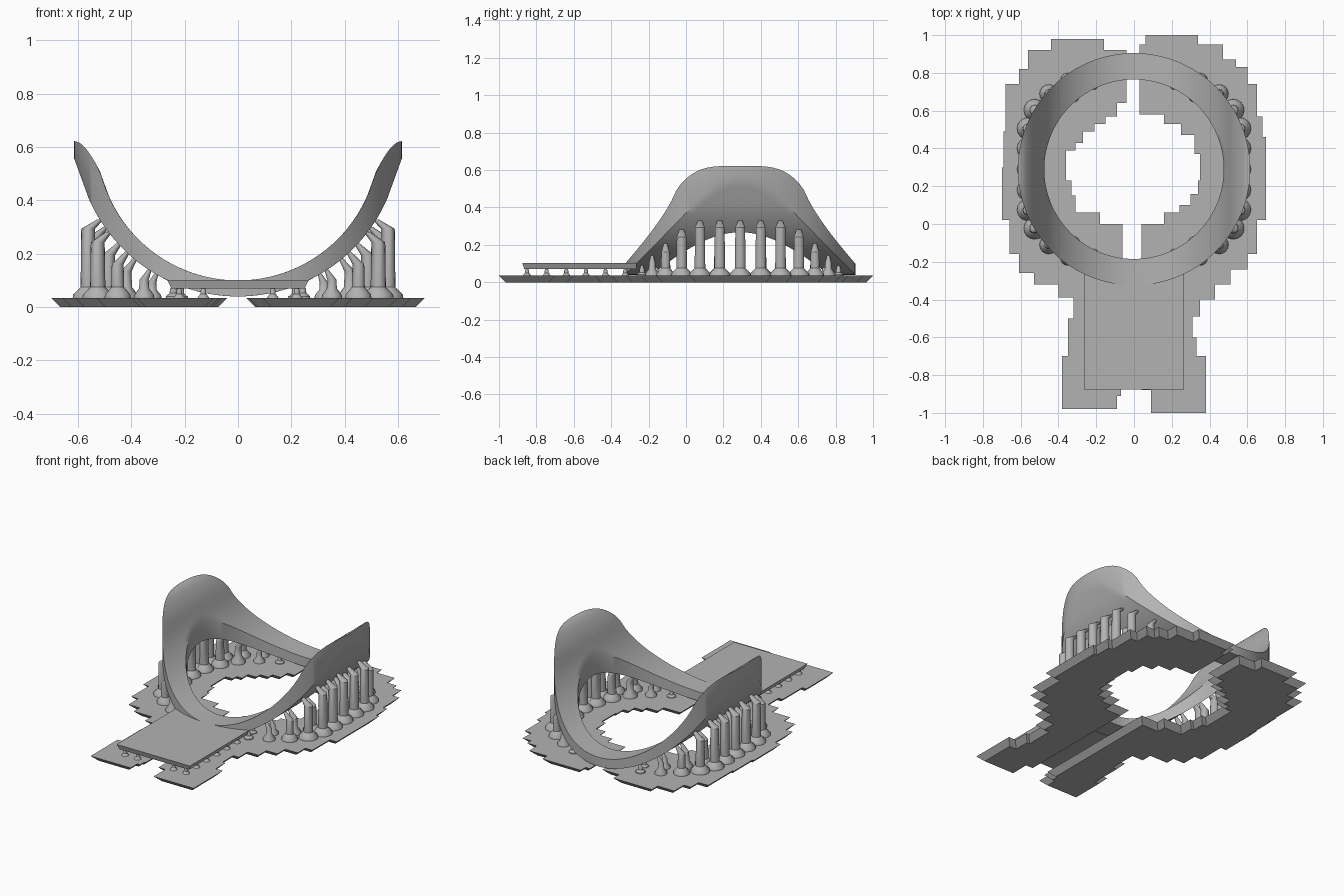
import bpy, bmesh
from math import sin, cos, pi, sqrt, radians
from mathutils import Vector

cube = bpy.data.objects.get("Cube")
if cube:
    bpy.data.objects.remove(cube)

grey = bpy.data.materials.new("plain grey")
grey.use_nodes = True
color = (0.45, 0.45, 0.45, 1)
grey.diffuse_color = color
grey.node_tree.nodes["Principled BSDF"].inputs["Base Color"].default_value = color

RING_Y = 0.29
R_IN, R_OUT = 0.475, 0.615
BASE_TOP = 0.035
KNEE_X = 0.56


def finish(bm, name, smooth=True):
    bmesh.ops.recalc_face_normals(bm, faces=bm.faces)
    mesh = bpy.data.meshes.new(name)
    bm.to_mesh(mesh)
    bm.free()
    mesh.materials.append(grey)
    obj = bpy.data.objects.new(name, mesh)
    bpy.context.collection.objects.link(obj)
    if smooth:
        bpy.ops.object.select_all(action='DESELECT')
        obj.select_set(True)
        bpy.context.view_layer.objects.active = obj
        bpy.ops.object.shade_smooth_by_angle(angle=radians(35))
    return obj


def bridge(bm, a, b):
    for i in range(len(a)):
        j = (i + 1) % len(a)
        bm.faces.new((a[i], a[j], b[j], b[i]))


# Heights of the curved band, upper and lower skin
def upper(x):
    x = abs(x)
    if x < 0.515:
        return 0.63 - sqrt(0.53 ** 2 - x * x)
    return 0.505 + 0.117 * sin(min((x - 0.515) / 0.1, 1) * pi / 2)


def lower(x):
    x = abs(x)
    if x < KNEE_X:
        return 0.65 - sqrt(0.61 ** 2 - x * x)
    return 0.408 + (x - KNEE_X) * 2.75


# Saddle ring: an annulus wrapped on the curved band
def make_ring(steps=128, cuts=8):
    bm = bmesh.new()
    loops = []
    radii = [R_IN + (R_OUT - R_IN) * k / cuts for k in range(cuts + 1)]
    for skin, order in ((upper, radii), (lower, radii[::-1])):
        for r in order:
            loop = []
            for i in range(steps):
                a = 2 * pi * i / steps
                x = r * cos(a)
                loop.append(bm.verts.new((x, RING_Y + r * sin(a), skin(x))))
            loops.append(loop)
    for a, b in zip(loops, loops[1:] + loops[:1]):
        bridge(bm, a, b)
    finish(bm, "saddle_ring")


# Raft halves: stepped outline in hundredths, undercut sides
def walk(top, steps):
    points, y = [], top
    for x, end in steps:
        points += [(x, y), (x, end)]
        y = end
    return points


def make_raft(name, side, top, outer, inner):
    pts = walk(top, outer) + walk(top, inner)[::-1]
    pts = [Vector((side * x / 100, y / 100)) for x, y in pts]
    if side > 0:
        pts.reverse()
    n = len(pts)
    # make the winding counterclockwise so the inset goes inwards
    area = sum(pts[i - 1].cross(pts[i]) for i in range(n))
    if area < 0:
        pts.reverse()
    bm = bmesh.new()
    high, low = [], []
    for i, p in enumerate(pts):
        d1 = (p - pts[i - 1]).normalized()
        d2 = (pts[(i + 1) % n] - p).normalized()
        normals = [Vector((-d.y, d.x)) for d in (d1, d2)]
        shift = normals[0] if d1.dot(d2) > 0.9 else normals[0] + normals[1]
        q = p + shift * BASE_TOP
        high.append(bm.verts.new((p.x, p.y, BASE_TOP)))
        low.append(bm.verts.new((q.x, q.y, 0)))
    bm.faces.new(high)
    bm.faces.new(low[::-1])
    bridge(bm, high, low)
    finish(bm, name, smooth=False)


# Support strut: tube swept through (point, radius) stations
def tube(bm, stations, sides=16):
    rings = []
    for p, r in stations:
        rings.append([bm.verts.new((p[0] + r * cos(2 * pi * i / sides),
                                    p[1] + r * sin(2 * pi * i / sides), p[2]))
                      for i in range(sides)])
    for a, b in zip(rings, rings[1:]):
        bridge(bm, a, b)
    bm.faces.new(rings[0][::-1])
    bm.faces.new(rings[-1])


def strut(bm, x, y):
    z = lower(x)
    slope = (lower(x + 0.005) - lower(x - 0.005)) / 0.01
    normal = Vector((slope, 0, -1)).normalized()
    room = z - BASE_TOP
    size = min(1, 0.35 + room * 3)
    knee = Vector((x, y, z)) + normal * min(0.055, room * 0.4)
    r = 0.026 * size
    foot = min(0.04, room * 0.35)
    base = Vector((knee.x, y, BASE_TOP))
    up = Vector((0, 0, foot))
    tube(bm, [(base, 0.058 * size), (base + up * 0.3, 0.056 * size),
              (base + up, r * 1.1), (knee, r),
              (Vector((x, y, z + 0.006)), r * 0.45)])


def make_struts(name, radius, angles):
    bm = bmesh.new()
    for side in (1, -1):
        for a in angles:
            x = min(radius * cos(radians(a)), 0.515)
            strut(bm, side * x, RING_Y + radius * sin(radians(a)))
    finish(bm, name)


# Flat handle with undercut sides
def make_handle():
    bm = bmesh.new()
    loops = []
    for z, w, front in ((0.102, 0.265, -0.875), (0.07, 0.25, -0.865)):
        loops.append([bm.verts.new((x, y, z)) for x, y in
                      ((-w, front), (w, front), (w, -0.265), (-w, -0.265))])
    bm.faces.new(loops[0])
    bm.faces.new(loops[1][::-1])
    bridge(bm, *loops)
    finish(bm, "handle_plate", smooth=False)


def make_pegs():
    bm = bmesh.new()
    for x in (-0.22, -0.13, 0.13, 0.22):
        for i in range(6):
            y = -0.85 + 0.105 * i
            tube(bm, [((x, y, BASE_TOP), 0.022), ((x, y, 0.05), 0.011),
                      ((x, y, 0.062), 0.011), ((x, y, 0.073), 0.006)], 12)
    finish(bm, "handle_pegs")


make_ring()
make_handle()
make_pegs()
make_struts("outer_struts", 0.575, range(-66, 67, 11))
make_struts("inner_struts", 0.495, range(-65, 66, 13))

make_raft("raft_right", -1, 98,
          [(44, 92), (56, 82), (61, 74), (68, 49), (69, 30), (70, 2), (66, -16),
           (61, -26), (53, -32), (40, -39), (32, -50), (35, -70), (38, -98)],
          [(16, 92), (4, 64), (9, 57), (15, 53), (21, 49), (27, 43), (31, 39),
           (36, 23), (33, 15), (31, 6), (18, 0), (6, -87), (7, -91), (9, -98)])
make_raft("raft_left", 1, 100,
          [(34, 95), (47, 87), (54, 83), (60, 74), (65, 57), (68, 46), (70, 2),
           (65, -16), (60, -24), (51, -32), (43, -40), (35, -49), (31, -60),
           (33, -70), (38, -100)],
          [(6, 95), (3, 58), (16, 53), (25, 47), (32, 37), (35, 23), (34, 16),
           (30, 10), (24, 6), (16, 0), (4, -88), (9, -100)])
